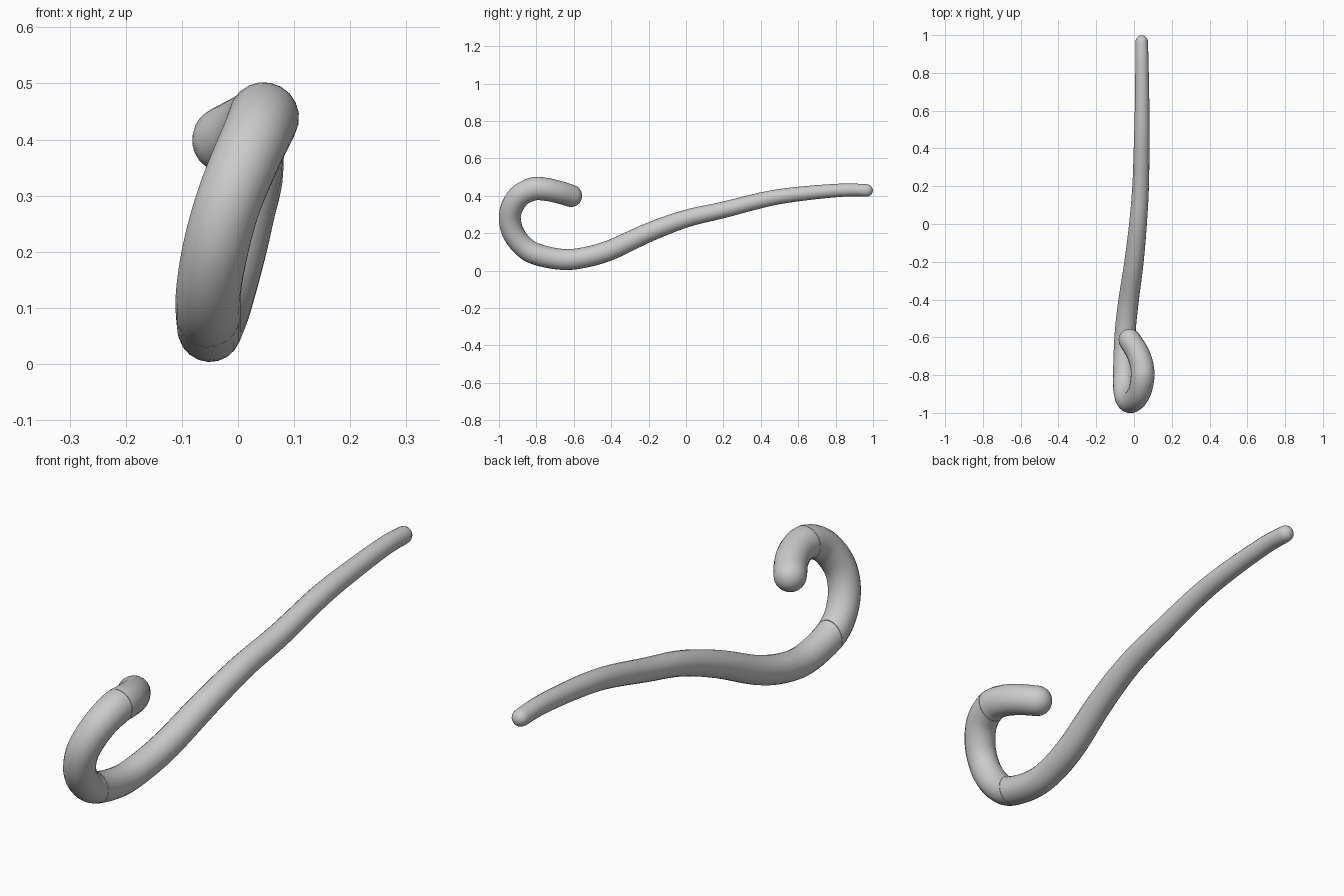
import bpy, bmesh, math
from mathutils import Vector

if "Cube" in bpy.data.objects:
    bpy.data.objects.remove(bpy.data.objects["Cube"])

# Centre line of the stick: x, y, z, radius (hook end -> foot)
PATH = [
    (-0.022, -0.615, 0.400, 0.060),
    (0.018, -0.680, 0.420, 0.061),
    (0.042, -0.750, 0.435, 0.062),
    (0.045, -0.815, 0.437, 0.063),
    (0.031, -0.885, 0.404, 0.061),
    (0.005, -0.928, 0.345, 0.060),
    (-0.020, -0.942, 0.280, 0.059),
    (-0.040, -0.925, 0.205, 0.059),
    (-0.052, -0.875, 0.135, 0.058),
    (-0.053, -0.800, 0.088, 0.058),
    (-0.051, -0.660, 0.060, 0.056),
    (-0.044, -0.540, 0.071, 0.055),
    (-0.028, -0.400, 0.112, 0.054),
    (0.000, -0.200, 0.204, 0.051),
    (0.021, 0.000, 0.278, 0.047),
    (0.035, 0.200, 0.325, 0.044),
    (0.041, 0.450, 0.387, 0.041),
    (0.043, 0.650, 0.415, 0.038),
    (0.042, 0.850, 0.431, 0.035),
    (0.041, 0.966, 0.429, 0.033),
]
SIDES, STEPS, CAP = 20, 5, 5
SEAM_Y = -0.81


def sample_path():
    pts = [Vector(p) for p in PATH]
    pts = [2 * pts[0] - pts[1]] + pts + [2 * pts[-1] - pts[-2]]
    out = []
    for i in range(1, len(pts) - 2):
        a, b, c, d = pts[i - 1:i + 3]
        for s in range(STEPS):
            t = s / STEPS
            out.append(0.5 * (2 * b + (c - a) * t + (2 * a - 5 * b + 4 * c - d) * t * t
                              + (3 * b - a - 3 * c + d) * t ** 3))
    out.append(pts[-2])
    return out


def make_rings():
    """List of (centre, normal, radius) including domed ends."""
    s = sample_path()
    n = len(s)
    rings = []
    for i, p in enumerate(s):
        tan = (s[min(i + 1, n - 1)] - s[max(i - 1, 0)]).to_3d().normalized()
        rings.append((p.to_3d(), tan, p.w))

    def dome(ring, sign):
        c, t, r = ring
        angles = [math.pi / 2 * k / CAP for k in range(1, CAP)] + [1.5]
        return [(c + t * (sign * r * math.sin(a)), t, r * math.cos(a)) for a in angles]

    return dome(rings[0], -1)[::-1] + rings + dome(rings[-1], 1)


def tube(name, rings, keep_front):
    bm = bmesh.new()
    up = rings[0][1].orthogonal().normalized()
    loops = []
    for c, t, r in rings:
        up = (up - t * up.dot(t)).normalized()
        side = t.cross(up)
        loops.append([bm.verts.new(c + r * (up * math.cos(a) + side * math.sin(a)))
                      for a in (2 * math.pi * k / SIDES for k in range(SIDES))])
    for a, b in zip(loops, loops[1:]):
        for k in range(SIDES):
            j = (k + 1) % SIDES
            bm.faces.new((a[k], a[j], b[j], b[k]))
    bm.faces.new(loops[0][::-1])
    bm.faces.new(loops[-1])
    # Cut cleanly at the seam plane and close the cut
    bmesh.ops.bisect_plane(bm, geom=bm.verts[:] + bm.edges[:] + bm.faces[:],
                           plane_co=(0, SEAM_Y - 0.001 if keep_front else SEAM_Y + 0.001, 0),
                           plane_no=(0, 1, 0),
                           clear_outer=keep_front, clear_inner=not keep_front)
    bmesh.ops.holes_fill(bm, edges=[e for e in bm.edges if e.is_boundary])
    bmesh.ops.recalc_face_normals(bm, faces=bm.faces[:])
    me = bpy.data.meshes.new(name)
    bm.to_mesh(me)
    bm.free()
    ob = bpy.data.objects.new(name, me)
    bpy.context.collection.objects.link(ob)
    bpy.ops.object.select_all(action='DESELECT')
    ob.select_set(True)
    bpy.context.view_layer.objects.active = ob
    bpy.ops.object.shade_smooth_by_angle(angle=math.radians(40))


rings = make_rings()
mid = CAP + 6 * STEPS  # ring at the outermost point of the crook
tube("hook_end", rings[:mid], False)
tube("crook_bend", rings, True)
tube("shaft", rings[mid:], False)
